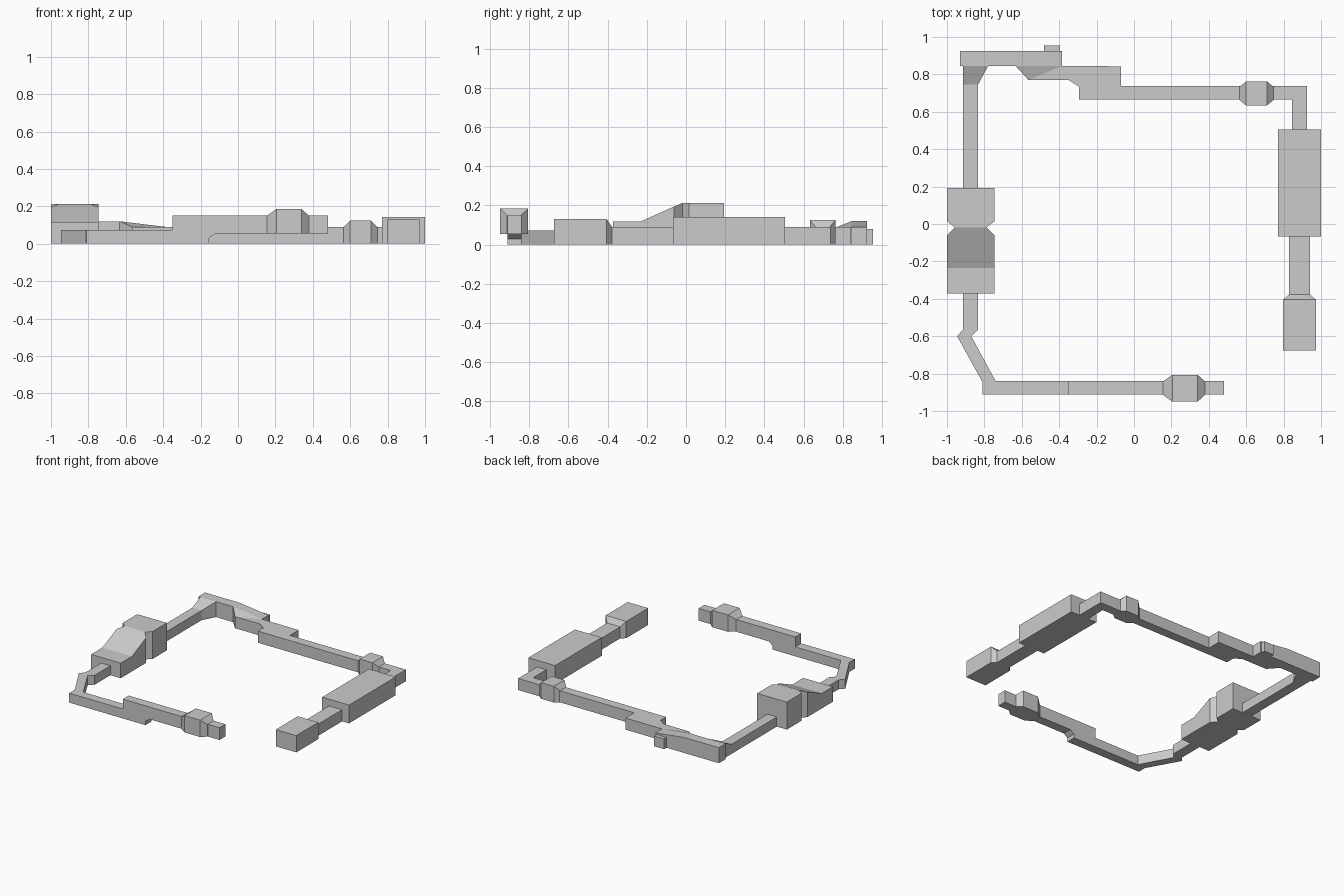
import bpy, bmesh

if "Cube" in bpy.data.objects:
    bpy.data.objects.remove(bpy.data.objects["Cube"])


def finish(name, bm):
    bmesh.ops.recalc_face_normals(bm, faces=bm.faces)
    mesh = bpy.data.meshes.new(name)
    bm.to_mesh(mesh)
    bm.free()
    obj = bpy.data.objects.new(name, mesh)
    bpy.context.collection.objects.link(obj)
    return obj


def prism(name, outline, tops):
    """Floor outline raised from z = 0 to one height, or one height per corner."""
    if not isinstance(tops, (list, tuple)):
        tops = [tops] * len(outline)
    bm = bmesh.new()
    low = [bm.verts.new((x, y, 0)) for x, y in outline]
    high = [bm.verts.new((x, y, t)) for (x, y), t in zip(outline, tops)]
    bm.faces.new(low)
    bm.faces.new(high)
    n = len(low)
    for i in range(n):
        j = (i + 1) % n
        bm.faces.new((low[i], low[j], high[j], high[i]))
    return finish(name, bm)


def side_profile(name, profile, y0, y1):
    """Profile in x-z, extruded along y."""
    bm = bmesh.new()
    face = bm.faces.new([bm.verts.new((x, y0, z)) for x, z in profile])
    ext = bmesh.ops.extrude_face_region(bm, geom=[face])
    verts = [v for v in ext["geom"] if isinstance(v, bmesh.types.BMVert)]
    bmesh.ops.translate(bm, verts=verts, vec=(0, y1 - y0, 0))
    if not face.is_valid or len(bm.faces) < len(profile) + 2:
        bm.faces.new([v for v in bm.verts if abs(v.co.y - y0) < 1e-6])
    return finish(name, bm)


def loft(name, axis, centre, sections, base=0.0):
    """Rectangular sections (position, half width, top) skinned along x or y."""
    bm = bmesh.new()
    rings = []
    for p, w, top in sections:
        ring = []
        for side, z in ((-w, base), (w, base), (w, top), (-w, top)):
            co = (p, centre + side, z) if axis == "x" else (centre + side, p, z)
            ring.append(bm.verts.new(co))
        rings.append(ring)
    for a, b in zip(rings, rings[1:]):
        for i in range(4):
            j = (i + 1) % 4
            bm.faces.new((a[i], a[j], b[j], b[i]))
    bm.faces.new(rings[0])
    bm.faces.new(rings[-1])
    return finish(name, bm)


# Front run: low on the left, stepping up to a raised beam
side_profile("front_run", [(-.81, 0), (-.155, 0), (-.155, .03), (-.12, .055), (.48, .055),
                           (.48, .15), (-.35, .15), (-.35, .073), (-.81, .073)], -.912, -.84)
loft("front_collar", "x", -.878, [(.155, .036, .15), (.205, .072, .185),
                                  (.34, .072, .185), (.38, .036, .15)], base=.055)

# Angled link between the front run and the left side
prism("front_left_link", [(-.813, -.84), (-.74, -.84), (-.87, -.6), (-.834, -.565), (-.834, -.37),
                          (-.914, -.37), (-.914, -.565), (-.946, -.6)], .073)

# Left block with sloped roof and V-shaped waist
loft("left_block", "y", -.873, [(-.372, .127, .117), (-.235, .127, .117), (-.06, .127, .195),
                                (-.018, .085, .213), (.015, .127, .213), (.193, .127, .213)])

# Left passage and the flared ramp into the back run
loft("left_passage", "y", -.874, [(.193, .04, .075), (.745, .04, .075)])
prism("corner_ramp", [(-.914, .745), (-.834, .745), (-.78, .845), (-.914, .845)],
      [.075, .075, .12, .12])

# Back run: tall end, sloped wedge, then the stepped passage round the corner
side_profile("back_run_tall", [(-.93, 0), (-.385, 0), (-.385, .09), (-.633, .12), (-.93, .12)],
             .845, .925)
prism("back_wedge", [(-.633, .845), (-.565, .77), (-.385, .845)], [.12, .09, .09])
prism("back_run", [(-.565, .77), (-.35, .77), (-.295, .735), (-.295, .665), (.845, .665),
                   (.845, .505), (.925, .505), (.925, .737), (-.07, .737), (-.07, .843),
                   (-.385, .845)], .09)
loft("back_nub", "x", .94, [(-.48, .015, .08), (-.395, .015, .08)])
loft("back_collar", "x", .698, [(.565, .036, .09), (.6, .065, .125),
                                (.71, .065, .125), (.745, .036, .09)])

# Right side: long block, passage and end block with a tapered neck
loft("right_block", "y", .885, [(-.067, .115, .142), (.505, .115, .142)])
loft("right_passage", "y", .885, [(-.38, .056, .09), (-.067, .056, .09)])
loft("end_block", "y", .885, [(-.675, .088, .13), (-.405, .088, .13), (-.377, .056, .09)])
